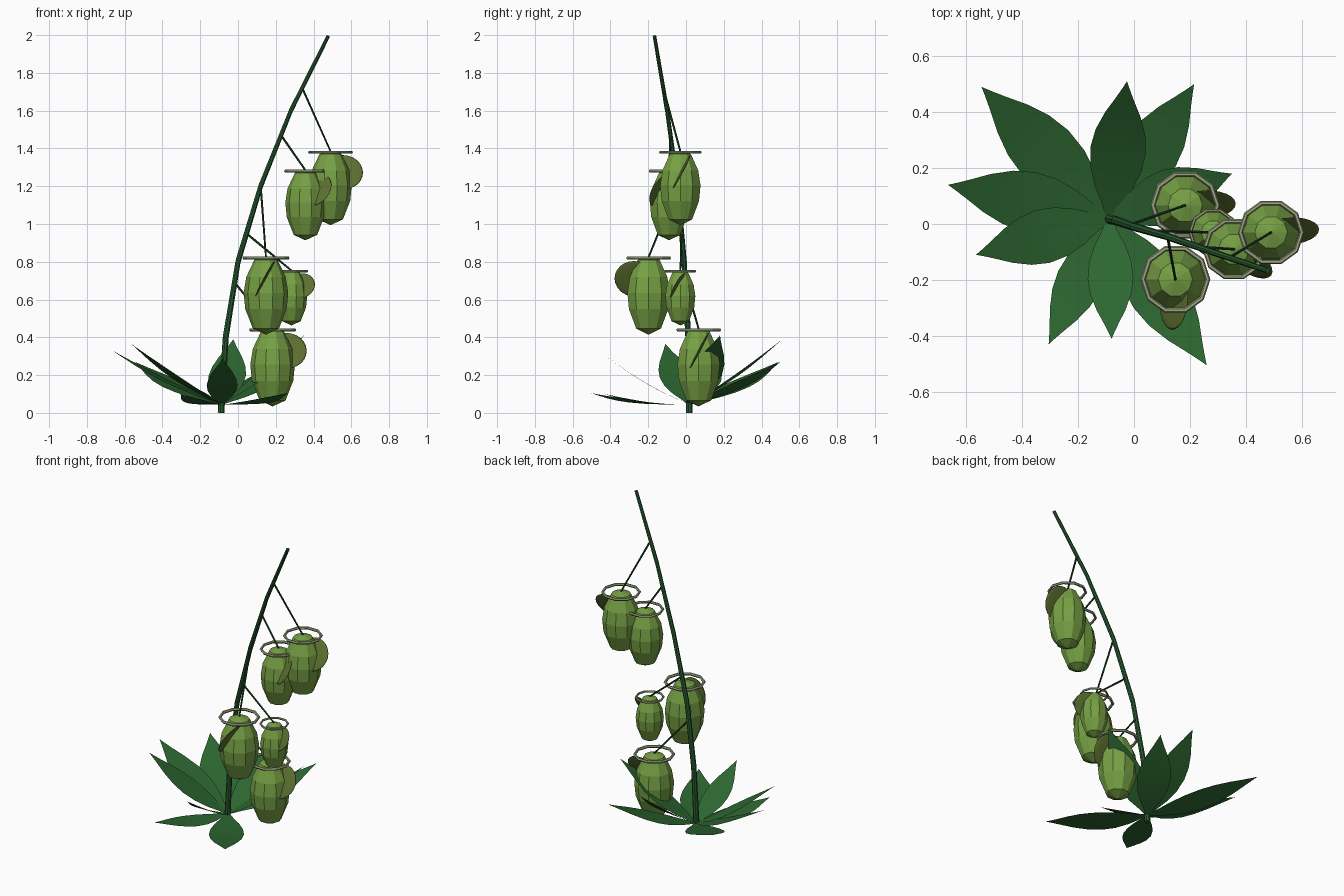
import bpy, bmesh, math
from mathutils import Vector, Matrix

cube = bpy.data.objects.get("Cube")
if cube:
    bpy.data.objects.remove(cube, do_unlink=True)


def material(name, r, g, b):
    lin = [((c / 255 + 0.055) / 1.055) ** 2.4 for c in (r, g, b)]
    m = bpy.data.materials.new(name)
    m.use_nodes = True
    m.diffuse_color = (*lin, 1)
    m.node_tree.nodes["Principled BSDF"].inputs["Base Color"].default_value = (*lin, 1)
    return m


LEAF = material("leaf_green", 45, 103, 49)
STEM = material("stem_green", 40, 92, 48)
STALK = material("stalk_dark_green", 30, 68, 38)
POD = material("pod_green", 118, 160, 68)
LID = material("lid_olive", 92, 112, 48)
RIM = material("rim_pale", 156, 166, 131)


def finish(name, bm, mat, smooth=False):
    bmesh.ops.recalc_face_normals(bm, faces=bm.faces)
    me = bpy.data.meshes.new(name)
    bm.to_mesh(me)
    bm.free()
    me.materials.append(mat)
    for p in me.polygons:
        p.use_smooth = smooth
    ob = bpy.data.objects.new(name, me)
    bpy.context.collection.objects.link(ob)
    return ob


def add_rod(bm, a, b, r1, r2, sides):
    a, b = Vector(a), Vector(b)
    d = b - a
    mat = Matrix.Translation((a + b) / 2) @ d.to_track_quat('Z', 'Y').to_matrix().to_4x4()
    bmesh.ops.create_cone(bm, cap_ends=True, segments=sides, radius1=r1, radius2=r2,
                          depth=d.length, matrix=mat)


def lathe(bm, profile, sides, centre, closed=False):
    """Revolve (radius, height) points; a zero radius makes a pole."""
    rings = []
    for r, z in profile:
        n = sides if r > 0 else 1
        rings.append([bm.verts.new(centre + Vector((r * math.cos(math.tau * i / sides),
                                                    r * math.sin(math.tau * i / sides), z)))
                      for i in range(n)])
    pairs = list(zip(rings, rings[1:]))
    if closed:
        pairs.append((rings[-1], rings[0]))
    for lo, hi in pairs:
        for i in range(sides):
            j = (i + 1) % sides
            quad = [lo[i % len(lo)], lo[j % len(lo)], hi[j % len(hi)], hi[i % len(hi)]]
            bm.faces.new(list(dict.fromkeys(quad)))


# Main stem: jointed segments that get thinner upward
path = [(-0.09, 0.018, 0), (-0.065, 0.012, 0.4), (0.0, -0.01, 0.8),
        (0.12, -0.045, 1.2), (0.28, -0.1, 1.6), (0.478, -0.167, 1.995)]
bm = bmesh.new()
for i, (a, b) in enumerate(zip(path, path[1:])):
    r = 0.018 - 0.0015 * i
    add_rod(bm, a, b, r, r - 0.002, 8)
finish("main_stem", bm, STEM)


def stem_point(z):
    for a, b in zip(path, path[1:]):
        if z <= b[2]:
            return Vector(a).lerp(Vector(b), (z - a[2]) / (b[2] - a[2]))


# Leaves: flat pointed blades fanning out from the base
HALF_WIDTH = [(0, 0.02), (0.1, 0.055), (0.22, 0.11), (0.36, 0.152), (0.5, 0.165),
              (0.63, 0.148), (0.76, 0.105), (0.88, 0.05), (0.95, 0.02)]
TIPS = [(-0.545, 0.49, 0.27), (-0.665, 0.14, 0.33), (-0.565, -0.11, 0.365),
        (-0.305, -0.43, 0.1), (-0.08, -0.41, 0.29), (0.26, -0.505, 0.105),
        (0.35, 0.18, 0.41), (0.215, 0.5, 0.27), (-0.025, 0.51, 0.39)]
base = Vector((-0.088, 0.02, 0.045))
for k, tip in enumerate(TIPS):
    axis = Vector(tip) - base
    side = axis.cross(Vector((0, 0, 1))).normalized() * axis.length
    bm = bmesh.new()
    rows = []
    for t, w in HALF_WIDTH:
        c = base + axis * t - Vector((0, 0, 0.02 * math.sin(math.pi * t)))
        rows.append([bm.verts.new(c - side * w), bm.verts.new(c + side * w)])
    end = bm.verts.new(Vector(tip))
    for a, b in zip(rows, rows[1:]):
        bm.faces.new((a[0], a[1], b[1], b[0]))
    bm.faces.new((rows[-1][0], rows[-1][1], end))
    leaf = finish(f"leaf_{k + 1}", bm, LEAF, True)
    # blades face upward
    if sum(p.normal.z for p in leaf.data.polygons) < 0:
        leaf.data.flip_normals()

# Pods: (rim centre, rim radius, lid direction in degrees, stalk height on stem)
PODS = [((0.49, -0.03, 1.38), 0.117, 4, 1.72),
        ((0.357, -0.09, 1.28), 0.111, -35, 1.47),
        ((0.148, -0.198, 0.82), 0.123, -94, 1.2),
        ((0.283, -0.03, 0.75), 0.087, -15, 0.95),
        ((0.183, 0.067, 0.44), 0.123, 2, 0.69)]
BODY = [(0, 0.07), (0.5, -0.08), (0.85, -0.82), (0.96, -1.5),
        (0.89, -2.2), (0.56, -3.04), (0, -3.3)]
TUBE = 0.075
for k, (pos, R, angle, height) in enumerate(PODS, 1):
    c = Vector(pos)
    bm = bmesh.new()
    lathe(bm, [(r * R, z * R) for r, z in BODY], 10, c)
    finish(f"pod_body_{k}", bm, POD)

    # Rim ring around the mouth
    bm = bmesh.new()
    ring = [(R * (0.94 + TUBE * math.cos(math.tau * i / 6)),
             R * TUBE * math.sin(math.tau * i / 6)) for i in range(6)]
    lathe(bm, ring, 10, c, closed=True)
    finish(f"pod_rim_{k}", bm, RIM)

    # Lid: thin tilted disc standing out from one side
    turn = Matrix.Rotation(math.radians(angle), 4, 'Z')
    tilt = Matrix.Rotation(math.radians(-28), 4, 'X')
    place = (Matrix.Translation(c) @ turn @ Matrix.Translation((0.6 * R, 0, -0.9 * R)) @ tilt
             @ Matrix.Diagonal((0.87 * R, 0.05 * R, 0.87 * R, 1)))
    bm = bmesh.new()
    bmesh.ops.create_uvsphere(bm, u_segments=16, v_segments=12, radius=1, matrix=place)
    finish(f"pod_lid_{k}", bm, LID, True)

    # Stalk tying the pod to the stem
    bm = bmesh.new()
    add_rod(bm, stem_point(height), c + Vector((0, 0, 0.04 * R)), 0.006, 0.005, 6)
    finish(f"pod_stalk_{k}", bm, STALK)
